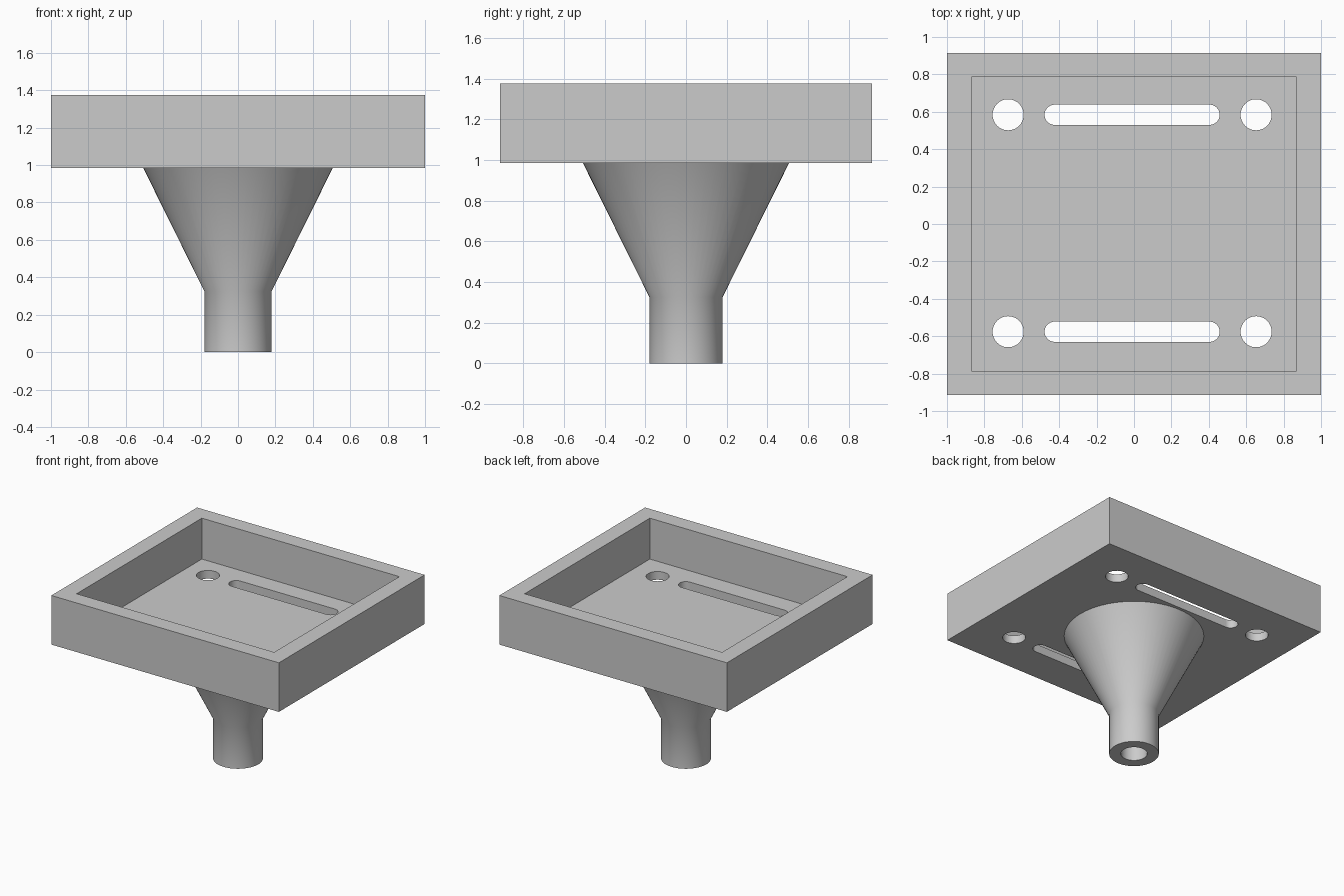
import bpy, bmesh, math

cube = bpy.data.objects.get("Cube")
if cube:
    bpy.data.objects.remove(cube, do_unlink=True)

grey = bpy.data.materials.new("plain grey")
grey.use_nodes = True
colour = (0.6, 0.6, 0.6, 1)
grey.diffuse_color = colour
grey.node_tree.nodes["Principled BSDF"].inputs["Base Color"].default_value = colour

RIM, FLOOR, BASE = 1.375, 1.05, 0.985


def finish(name, bm):
    bmesh.ops.recalc_face_normals(bm, faces=bm.faces)
    mesh = bpy.data.meshes.new(name)
    bm.to_mesh(mesh)
    bm.free()
    mesh.materials.append(grey)
    obj = bpy.data.objects.new(name, mesh)
    bpy.context.collection.objects.link(obj)
    return obj


def prism(name, outline, z0, z1):
    """Closed solid with a flat outline, from z0 up to z1."""
    bm = bmesh.new()
    low, high = [[bm.verts.new((x, y, z)) for x, y in outline] for z in (z0, z1)]
    bm.faces.new(low[::-1])
    bm.faces.new(high)
    for i in range(len(outline)):
        bm.faces.new((low[i - 1], low[i], high[i], high[i - 1]))
    return finish(name, bm)


def rectangle(hx, hy):
    return [(-hx, -hy), (hx, -hy), (hx, hy), (-hx, hy)]


def rounded(cx, cy, radius, half=0.0, steps=24):
    """Circle, or a round-ended slot when half is above zero."""
    points = []
    for side in (1, -1):
        for i in range(steps + (half > 0)):
            a = -side * math.pi / 2 + math.pi * i / steps
            if side < 0:
                a = math.pi / 2 + math.pi * i / steps
            points.append((cx + side * half + radius * math.cos(a),
                           cy + radius * math.sin(a)))
    return points


def lathe(name, profile, steps=64):
    bm = bmesh.new()
    verts = [bm.verts.new((r, 0, z)) for r, z in profile]
    edges = [bm.edges.new(pair) for pair in zip(verts, verts[1:])]
    bmesh.ops.spin(bm, geom=verts + edges, cent=(0, 0, 0), axis=(0, 0, 1),
                   angle=math.tau, steps=steps)
    bmesh.ops.remove_doubles(bm, verts=bm.verts, dist=1e-4)
    return finish(name, bm)


def cut(target, cutter):
    cutter.hide_render = True
    mod = target.modifiers.new("cut", 'BOOLEAN')
    mod.operation, mod.solver, mod.object = 'DIFFERENCE', 'EXACT', cutter
    bpy.context.view_layer.objects.active = target
    bpy.ops.object.modifier_apply(modifier=mod.name)
    bpy.data.objects.remove(cutter, do_unlink=True)


# Open tray with a recessed floor
tray = prism("tray", rectangle(1, 0.915), BASE, RIM)
cut(tray, prism("recess_cutter", rectangle(0.868, 0.786), FLOOR, RIM + 0.1))

# Round holes and long slots through the floor, front and back
for side in (-1, 1):
    y = 0.004 + side * 0.58
    outlines = [rounded(-0.01 + sx * 0.663, y, 0.083) for sx in (-1, 1)]
    outlines.append(rounded(-0.01, y, 0.054, half=0.414))
    for outline in outlines:
        cut(tray, prism("opening_cutter", outline, BASE - 0.1, FLOOR + 0.1))

# Flared stem with a blind bore in its lower end
stem = lathe("stem", [(0, 0.33), (0.096, 0.33), (0.096, 0), (0.18, 0),
                      (0.18, 0.325), (0.507, BASE), (0, BASE)])

for obj in (tray, stem):
    bpy.ops.object.select_all(action='DESELECT')
    obj.select_set(True)
    bpy.context.view_layer.objects.active = obj
    bpy.ops.object.shade_smooth_by_angle(angle=math.radians(30))
